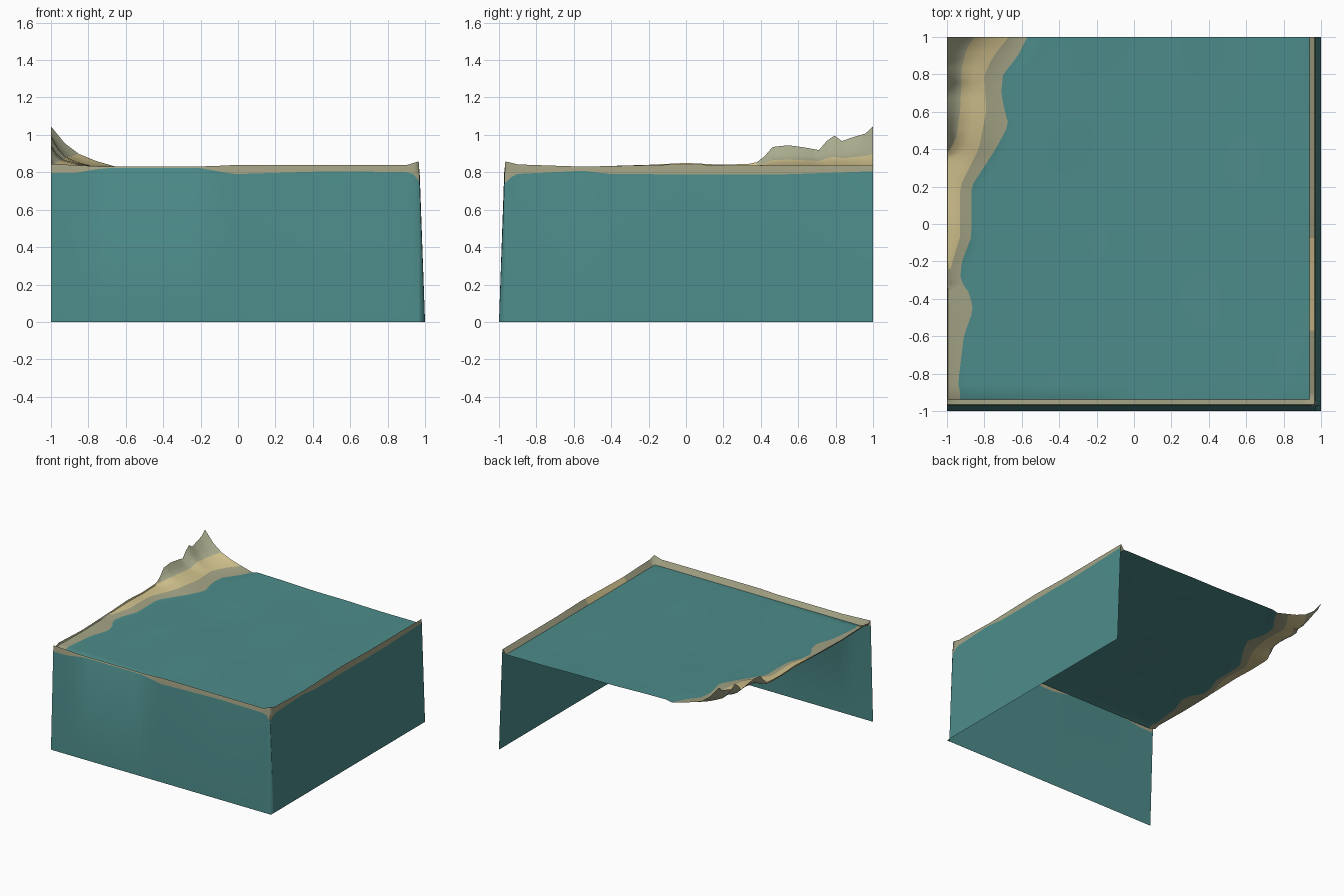
import bpy, bmesh, math

if "Cube" in bpy.data.objects:
    bpy.data.objects.remove(bpy.data.objects["Cube"])


def material(name, rgb):
    m = bpy.data.materials.new(name)
    m.diffuse_color = (*rgb, 1)
    m.use_nodes = True
    m.node_tree.nodes["Principled BSDF"].inputs["Base Color"].default_value = m.diffuse_color
    return m


TEAL, OLIVE, SAND, ROCK = range(4)
mats = [material("water_teal", (0.073, 0.262, 0.254)),
        material("wet_sand_olive", (0.37, 0.365, 0.235)),
        material("dry_sand", (0.64, 0.54, 0.27)),
        material("pale_rock", (0.40, 0.41, 0.27))]


def curve(points):
    """Piecewise linear function through (t, value) points."""
    def f(t):
        if t <= points[0][0]:
            return points[0][1]
        for (a, u), (b, v) in zip(points, points[1:]):
            if t <= b:
                return u + (v - u) * (t - a) / (b - a)
        return points[-1][1]
    return f


# Shorelines seen from above: x as a function of y
olive_x = curve([(-.9, -.93), (-.85, -.94), (-.6, -.91), (-.46, -.86), (-.37, -.88), (-.3, -.93),
                 (-.2, -.92), (-.07, -.87), (.2, -.87), (.4, -.74), (.53, -.67), (.6, -.69),
                 (.7, -.71), (.8, -.70), (.9, -.62), (1, -.57)])
sand_x = curve([(-.3, -.995), (-.2, -.97), (-.07, -.93), (.2, -.93), (.4, -.83), (.6, -.79),
                (.8, -.80), (.9, -.75), (1, -.67)])
rock_x = curve([(.38, -.997), (.45, -.95), (.6, -.93), (.85, -.92), (.95, -.89), (1, -.85)])
# Height of the left edge and of the two raised rims
edge_z = curve([(-.9, .84), (-.6, .828), (-.2, .84), (0, .85), (.2, .84), (.35, .846), (.4, .86),
                (.46, .935), (.55, .945), (.65, .93), (.73, .915), (.76, .985), (.8, .998),
                (.83, .965), (.9, .99), (.97, 1.01), (1, 1.045)])
front_rim = curve([(-1, .845), (-.75, .832), (-.15, .832), (0, .84), (.9, .838), (.965, .858)])
right_rim = curve([(-.965, .858), (-.9, .842), (-.55, .83), (0, .843), (.3, .835), (1, .835)])
front_band = curve([(-1, .795), (-.88, .795), (-.72, .822), (-.2, .822), (-.02, .79), (.5, .806),
                    (.93, .80), (.97, .75)])
right_band = curve([(-.97, .74), (-.92, .79), (-.55, .808), (-.4, .79), (.5, .788), (1, .805)])

# Distance from the outer border of: wall foot, band line, rim, valley, floor start
OFF = [0, .029, .034, .062, .10]
N = 46
ys = [-1 + o for o in OFF] + [-.90 + 1.90 * i / N for i in range(1, N + 1)]


def columns(y):
    o = olive_x(y)
    s = min(sand_x(y), o - .008)
    r = min(rock_x(y), s - .002)
    left = [-1, (r - 1) / 2, r, (r + s) / 2, s, o]
    return left + [o + (.90 - o) * k / 30 for k in range(1, 31)] + [1 - d for d in OFF[3::-1]]


def floor_z(x, y, i):
    ez = edge_z(y)
    rise = max(0, ez - .85)
    oz = .808
    sz = min(.835, (ez + oz) / 2)
    rz = sz + (ez - sz) * .30
    if i <= 5:  # beach and crag
        return [ez, rz + (ez - rz) * .38, rz, (rz + sz) / 2 - rise * .03, sz, oz][i]
    o = olive_x(y)
    t = (x - o) / (.94 - o)
    ripple = .003 * math.sin(7 * x + 2 * y) * math.sin(5 * y - 3 * x)
    return oz - .012 * min(1, t * 1.5) + ripple * min(1, 5 * t) + .012 * max(0, y) ** 2 * (1 - t)


# Open tile: sea surface, beach, crag, rims and the two outer walls
bm = bmesh.new()
grid = []
for j, y in enumerate(ys):
    xs = columns(y)
    row = []
    for i, x in enumerate(xs):
        level_x, level_y = len(xs) - 1 - i, j
        level = min(level_x, level_y)
        on_front = level_y <= level_x
        if level == 0:
            z = 0
        elif level == 1:
            z = front_band(x) if on_front else right_band(y)
        elif level == 2:
            z = front_rim(x) if on_front else right_rim(y)
        elif level == 3:
            z = .795 + max(0, floor_z(x, y, i) - .808) * (i < 6)
        else:
            z = floor_z(x, y, i)
        row.append(bm.verts.new((x, y, z)))
    grid.append(row)

n = len(grid[0])
for j in range(len(ys) - 1):
    for i in range(n - 1):
        f = bm.faces.new((grid[j][i], grid[j][i + 1], grid[j + 1][i + 1], grid[j + 1][i]))
        f.smooth = True
        level = min(n - 2 - i, j)
        if level == 0:
            f.material_index = TEAL
        elif level in (1, 2):
            # outer band and inner side of the rim, with a dry streak on the right
            dry = level == 2 and j > 3 and -.6 < ys[j] < -.1
            f.material_index = SAND if dry else OLIVE
        elif i < 2 and ys[j] > .38:
            f.material_index = ROCK
        elif i < 4 and ys[j] > -.28:
            f.material_index = SAND
        elif i < 5:
            f.material_index = OLIVE
        else:
            f.material_index = TEAL

mesh = bpy.data.meshes.new("coast_tile")
bm.to_mesh(mesh)
bm.free()
for m in mats:
    mesh.materials.append(m)
tile = bpy.data.objects.new("coast_tile", mesh)
bpy.context.collection.objects.link(tile)
bpy.context.view_layer.objects.active = tile
tile.select_set(True)
bpy.ops.object.shade_smooth_by_angle(angle=math.radians(50))
